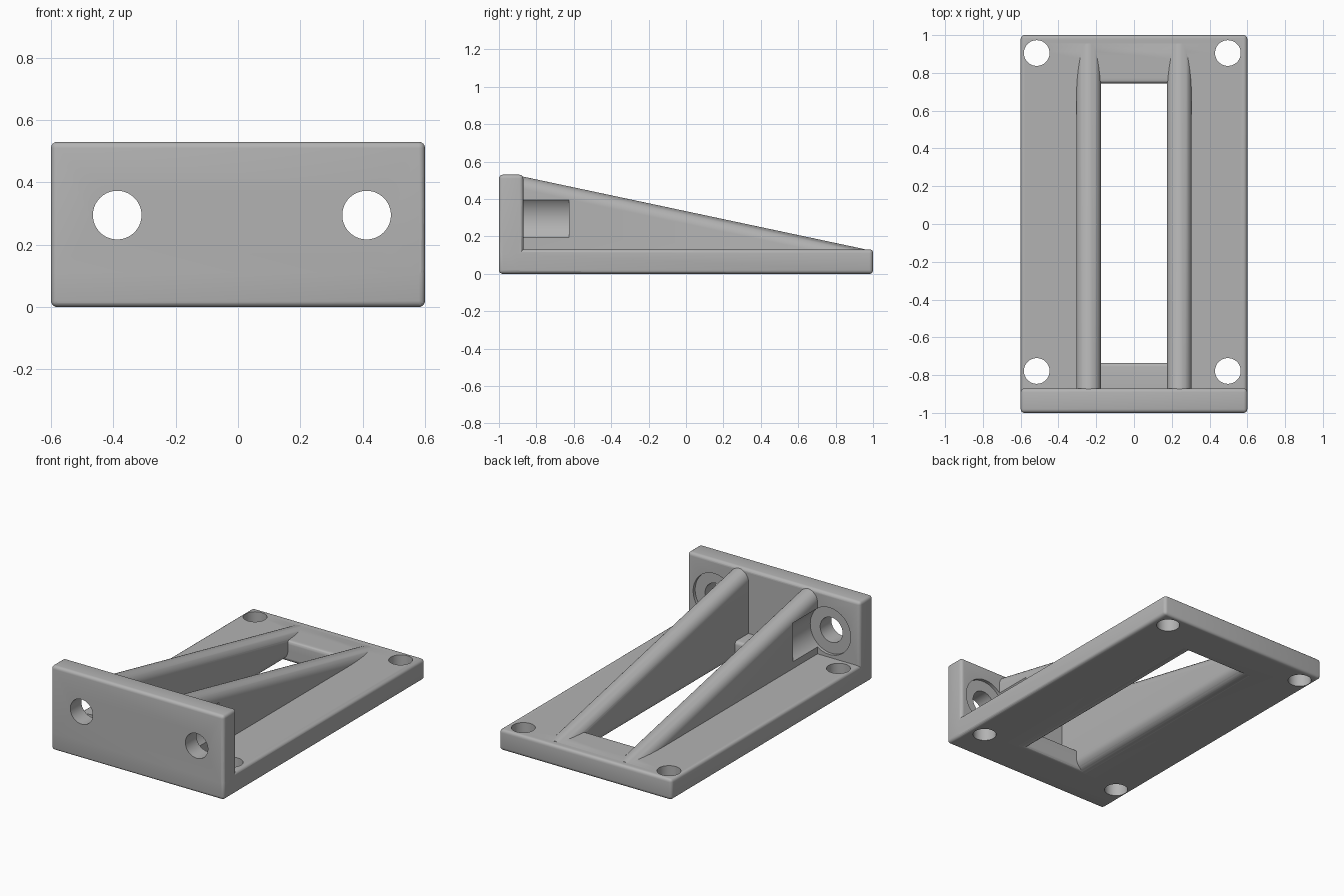
import bpy, bmesh, math

cube = bpy.data.objects.get("Cube")
if cube:
    bpy.data.objects.remove(cube)

grey = bpy.data.materials.new("plain_grey")
grey.use_nodes = True
colour = (0.45, 0.45, 0.45, 1)
grey.diffuse_color = colour
grey.node_tree.nodes["Principled BSDF"].inputs["Base Color"].default_value = colour


def make(name, bm):
    bmesh.ops.recalc_face_normals(bm, faces=bm.faces)
    mesh = bpy.data.meshes.new(name)
    bm.to_mesh(mesh)
    bm.free()
    mesh.materials.append(grey)
    obj = bpy.data.objects.new(name, mesh)
    bpy.context.collection.objects.link(obj)
    return obj


def box(name, low, high):
    bm = bmesh.new()
    bmesh.ops.create_cube(bm, size=1)
    for v in bm.verts:
        v.co = [a + (b - a) * (c + 0.5) for a, b, c in zip(low, high, v.co)]
    return make(name, bm)


def rod(name, centre, radius, length, along_y=False):
    bm = bmesh.new()
    bmesh.ops.create_cone(bm, cap_ends=True, segments=64,
                          radius1=radius, radius2=radius, depth=length)
    obj = make(name, bm)
    if along_y:
        obj.rotation_euler.x = math.pi / 2
    obj.location = centre
    return obj


def rib(name, x, r=0.065):
    # Rounded section, tall at the upright plate and sinking into the base
    bm = bmesh.new()
    rings = []
    for y, top in ((-0.9, 0.526), (0.955, 0.132)):
        ring = []
        for cz, start in ((top - r, 0), (r + 0.001, math.pi)):
            for i in range(17):
                a = start + math.pi * i / 16
                ring.append(bm.verts.new((x + r * math.cos(a), y, cz + r * math.sin(a))))
        rings.append(ring)
        bm.faces.new(ring)
    n = len(rings[0])
    for i in range(n):
        j = (i + 1) % n
        bm.faces.new((rings[0][i], rings[0][j], rings[1][j], rings[1][i]))
    return make(name, bm)


def apply(obj, mod):
    bpy.ops.object.select_all(action='DESELECT')
    bpy.context.view_layer.objects.active = obj
    obj.select_set(True)
    bpy.ops.object.modifier_apply(modifier=mod.name)


def combine(obj, other, operation):
    mod = obj.modifiers.new("combine", 'BOOLEAN')
    mod.operation, mod.object, mod.solver = operation, other, 'EXACT'
    bpy.context.view_layer.update()
    apply(obj, mod)
    bpy.data.objects.remove(other)


def soften(obj):
    mod = obj.modifiers.new("soften", 'BEVEL')
    mod.width, mod.segments, mod.limit_method = 0.02, 4, 'ANGLE'
    apply(obj, mod)


# Base with long central slot
bracket = box("bracket", (-0.6, -1, 0), (0.6, 1, 0.13))
combine(bracket, box("slot", (-0.24, -0.735, -1), (0.24, 0.745, 1)), 'DIFFERENCE')
soften(bracket)

# Upright plate and sloping ribs
plate = box("upright_plate", (-0.6, -1, 0), (0.6, -0.87, 0.53))
soften(plate)
combine(bracket, plate, 'UNION')
for x in (-0.24, 0.24):
    combine(bracket, rib("rib", x), 'UNION')

# Bolt holes through the plate, with wide recesses that bite into the ribs
for x in (-0.3875, 0.4125):
    combine(bracket, rod("bolt_hole", (x, -0.95, 0.295), 0.078, 0.3, True), 'DIFFERENCE')
    combine(bracket, rod("recess", (x, -0.7575, 0.295), 0.147, 0.265, True), 'DIFFERENCE')

# Corner holes through the base
for x in (-0.515, 0.497):
    for y in (-0.778, 0.905):
        combine(bracket, rod("corner_hole", (x, y, 0.07), 0.068, 0.4), 'DIFFERENCE')

bpy.ops.object.select_all(action='DESELECT')
bracket.select_set(True)
bpy.context.view_layer.objects.active = bracket
bpy.ops.object.shade_smooth_by_angle(angle=math.radians(35))
